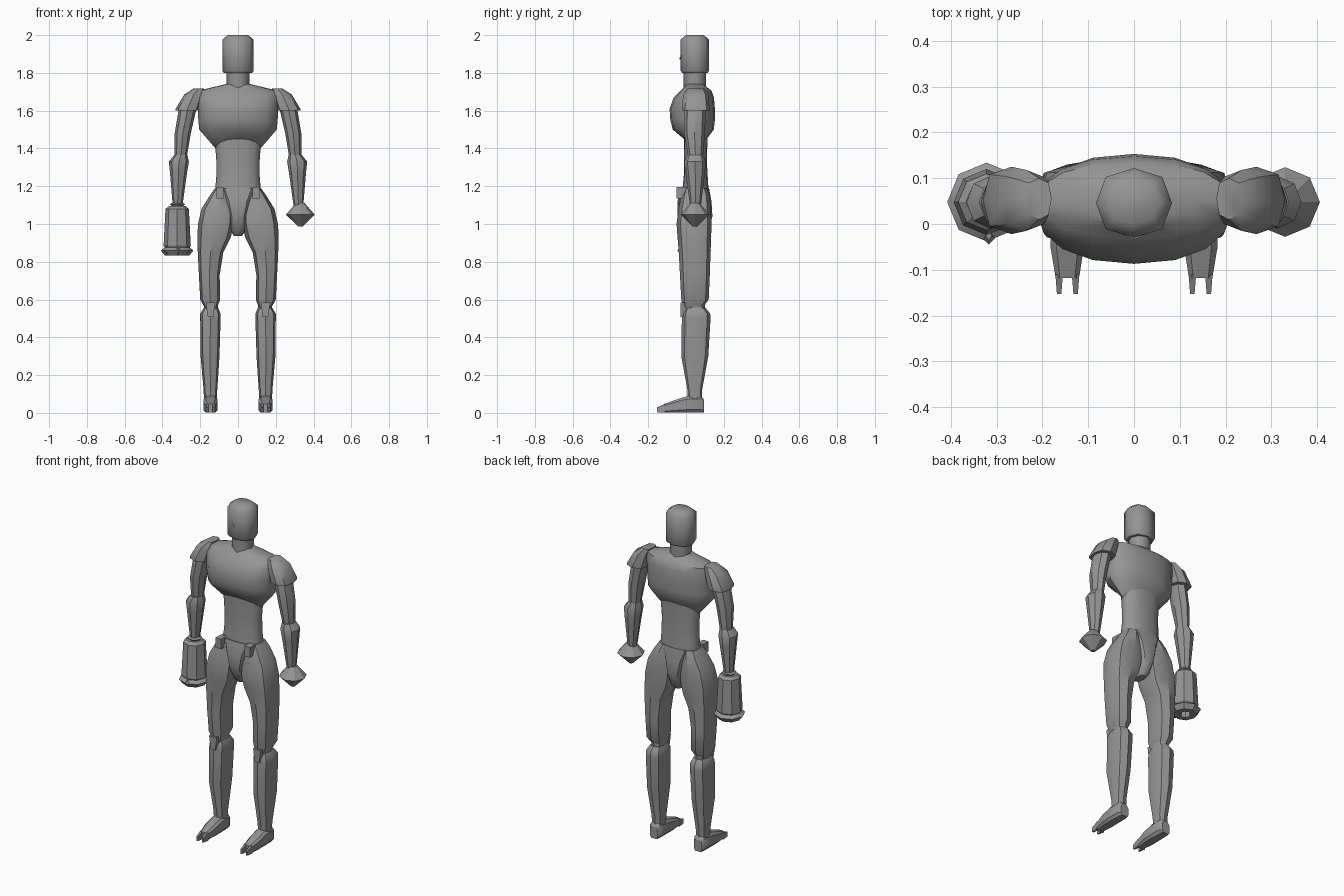
import bpy, bmesh, math

grey = bpy.data.materials.new("grey metal")
grey.diffuse_color = (0.3, 0.3, 0.3, 1)


def finish(bm, name, angle=35):
    bmesh.ops.recalc_face_normals(bm, faces=bm.faces)
    me = bpy.data.meshes.new(name)
    bm.to_mesh(me)
    bm.free()
    ob = bpy.data.objects.new(name, me)
    bpy.context.collection.objects.link(ob)
    me.materials.append(grey)
    bpy.ops.object.select_all(action='DESELECT')
    ob.select_set(True)
    bpy.context.view_layer.objects.active = ob
    bpy.ops.object.shade_smooth_by_angle(angle=math.radians(angle))
    return ob


def loft(name, rings, n=8, side=1, axis='z', power=1.0, turn=0.0, angle=35):
    """Skin through rings (position, a0, a1, b0, b1[, arch]) along an axis."""
    bm = bmesh.new()
    loops = []
    for r in rings:
        pos, a0, a1, b0, b1 = r[:5]
        arch = r[5] if len(r) > 5 else 0
        loop = []
        for i in range(n):
            t = 2 * math.pi * i / n + turn
            c, s = math.cos(t), math.sin(t)
            a = (a0 + a1) / 2 + (a1 - a0) / 2 * math.copysign(abs(c) ** power, c)
            b = (b0 + b1) / 2 + (b1 - b0) / 2 * math.copysign(abs(s) ** power, s)
            p = pos + arch * abs(s)
            loop.append(bm.verts.new((side * a, b, p) if axis == 'z' else (side * a, p, b)))
        loops.append(loop)
    for lo, hi in zip(loops, loops[1:]):
        for i in range(n):
            j = (i + 1) % n
            bm.faces.new((lo[i], lo[j], hi[j], hi[i]))
    bm.faces.new(loops[0])
    bm.faces.new(loops[-1])
    return finish(bm, name, angle)


def round_rings(cx, cy, profile):
    return [(z, cx - r, cx + r, cy - r, cy + r) for z, r in profile]


def box(name, x0, x1, y0, y1, z0, z1, side=1):
    bm = bmesh.new()
    bmesh.ops.create_cube(bm, size=1)
    for v in bm.verts:
        v.co = (side * (x0 + (v.co.x + .5) * (x1 - x0)),
                y0 + (v.co.y + .5) * (y1 - y0), z0 + (v.co.z + .5) * (z1 - z0))
    return finish(bm, name)


# Head, neck and face mark
loft("head", [(1.80, -.075, .075, -.02, .115), (1.812, -.083, .083, -.03, .122),
              (1.975, -.083, .083, -.03, .122), (2.0, -.055, .055, 0, .095)], n=8, power=.85, angle=50)
loft("neck", round_rings(0, .046, [(1.72, .06), (1.81, .06)]), n=8, angle=50)
bm = bmesh.new()
outline = [(-.03, 1.895), (0, 1.872), (.03, 1.895), (0, 1.88)]
front = [bm.verts.new((x, -.034 + abs(x) * .45, z)) for x, z in outline]
back = [bm.verts.new((x, -.026 + abs(x) * .45, z)) for x, z in outline]
bm.faces.new(front)
bm.faces.new(back)
for i in range(4):
    j = (i + 1) % 4
    bm.faces.new((front[i], front[j], back[j], back[i]))
finish(bm, "face_mark")

# Torso
loft("chest", [(1.395, -.115, .115, -.01, .11, .055), (1.50, -.205, .205, -.07, .147),
               (1.55, -.21, .21, -.083, .153), (1.61, -.213, .213, -.087, .153),
               (1.67, -.218, .218, -.065, .148), (1.705, -.21, .21, -.03, .135),
               (1.725, -.13, .13, -.01, .11), (1.742, -.06, .06, 0, .09)], n=16, power=.9)
loft("abdomen", [(1.17, -.122, .122, -.02, .12), (1.25, -.115, .115, -.012, .115),
                 (1.34, -.115, .115, -.01, .11), (1.47, -.125, .125, -.012, .115)], n=16, power=.9)
loft("pelvis", [(.937, -.022, .022, .01, .09), (.96, -.036, .036, -.015, .115),
                (1.04, -.055, .055, -.045, .14), (1.12, -.08, .08, -.045, .135),
                (1.19, -.122, .122, -.025, .122)], n=12, power=.75)

for s, tag in ((1, "left"), (-1, "right")):
    # Shoulder and arm
    loft(tag + "_shoulder_pad", [(1.60, .205, .33, -.022, .125), (1.61, .205, .33, -.022, .125),
                                 (1.685, .185, .285, -.015, .118), (1.718, .18, .235, .01, .10)],
         side=s, power=.75)
    loft(tag + "_upper_arm", [(1.36, .27, .335, .01, .09), (1.48, .25, .335, -.01, .10),
                              (1.60, .222, .315, -.01, .105), (1.68, .21, .28, 0, .10)], side=s)
    loft(tag + "_forearm", [(1.09, .295, .345, .022, .078), (1.27, .27, .36, -.002, .1),
                            (1.33, .26, .366, -.01, .105), (1.365, .268, .338, .005, .09)], side=s)
    # Leg
    loft(tag + "_thigh", [(.545, .115, .17, -.012, .08), (.60, .095, .2, -.025, .12),
                          (.73, .097, .207, -.032, .126), (.85, .078, .213, -.038, .13),
                          (.93, .038, .215, -.045, .133), (1.0, .022, .212, -.05, .135),
                          (1.08, .022, .193, -.04, .132), (1.15, .025, .15, -.025, .125),
                          (1.19, .03, .122, -.012, .11)], side=s, power=.75)
    loft(tag + "_knee", [(.50, .105, .18, -.005, .10), (.60, .105, .18, -.005, .10)], side=s)
    loft(tag + "_calf", [(.06, .112, .18, .01, .085), (.12, .11, .182, .008, .085),
                         (.30, .098, .198, -.025, .118), (.50, .092, .2, -.022, .13),
                         (.525, .092, .2, -.02, .128), (.555, .105, .182, -.005, .105)],
         side=s, power=.75)
    loft(tag + "_knee_pad", [(.508, .13, .16, -.03, 0), (.585, .12, .172, -.03, 0)],
         n=4, side=s, turn=math.pi / 4, power=.1)
    # Foot with two toes
    loft(tag + "_foot", [(-.118, .119, .172, 0, .048), (-.05, .108, .184, 0, .072),
                         (.005, .108, .184, 0, .09), (.08, .11, .182, 0, .092),
                         (.096, .12, .172, 0, .07)], side=s, axis='y', power=.5, turn=math.pi / 8)
    for x0, x1 in ((.119, .136), (.155, .172)):
        loft(tag + "_toe", [(-.153, (x0 + x1) / 2 - .005, (x0 + x1) / 2 + .005, .003, .03),
                            (-.11, x0, x1, 0, .048)],
             n=4, side=s, axis='y', power=.1, turn=math.pi / 4)
    # Belt pouch
    box(tag + "_belt_pouch", .077, .113, -.05, 0, 1.135, 1.195, side=s)

# Closed fist
loft("fist", round_rings(.33, .048, [(.987, .012), (1.05, .076), (1.11, .024)]), angle=20)

# Arm cannon with a hollow muzzle, cuff and sight
loft("cannon", round_rings(-.322, .048, [
    (1.095, .045), (1.08, .062), (.885, .072), (.875, .066), (.86, .086),
    (.832, .064), (.832, .032), (.87, .032)]), n=8, angle=28)
loft("cannon_cuff", round_rings(-.32, .048, [(1.09, .026), (1.105, .04), (1.115, .024)]), angle=20)
loft("cannon_sight", [(.845, -.326, -.308, -.036, -.015), (.86, -.331, -.303, -.045, -.015),
                      (.872, -.323, -.311, -.036, -.015)], n=4, angle=20)
